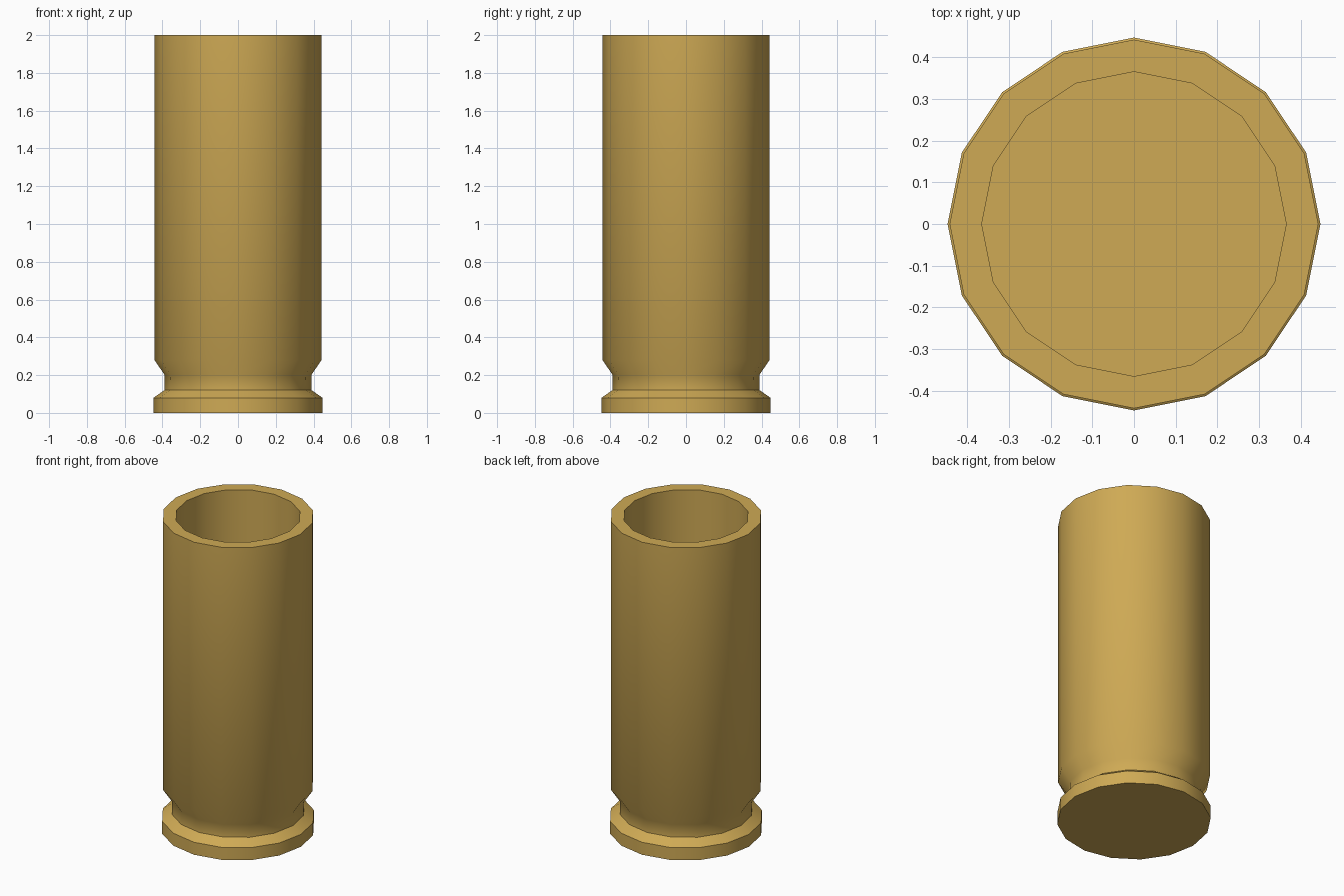
import bpy, bmesh, math

if "Cube" in bpy.data.objects:
    bpy.data.objects.remove(bpy.data.objects["Cube"])

SIDES = 16
# Profile (radius, height): base rim, groove, outer wall, mouth, inner wall
PROFILE = [(0.447, 0), (0.447, 0.08), (0.39, 0.12), (0.388, 0.2),
           (0.442, 0.28), (0.442, 2.0), (0.365, 2.0), (0.365, 0.25)]

# Lathe the profile into a 16-sided shell
bm = bmesh.new()
rings = []
for r, z in PROFILE:
    rings.append([bm.verts.new((r * math.cos(2 * math.pi * i / SIDES),
                                r * math.sin(2 * math.pi * i / SIDES), z))
                  for i in range(SIDES)])
for a, b in zip(rings, rings[1:]):
    for i in range(SIDES):
        j = (i + 1) % SIDES
        bm.faces.new((a[i], a[j], b[j], b[i]))

# Underside and inner floor
bm.faces.new(rings[0][::-1])
bm.faces.new(rings[-1])
bmesh.ops.recalc_face_normals(bm, faces=bm.faces)

mesh = bpy.data.meshes.new("casing")
bm.to_mesh(mesh)
bm.free()
casing = bpy.data.objects.new("casing", mesh)
bpy.context.collection.objects.link(casing)

# Brass colour
brass = bpy.data.materials.new("brass")
brass.diffuse_color = (0.62, 0.40, 0.09, 1)
brass.use_nodes = True
brass.node_tree.nodes["Principled BSDF"].inputs["Base Color"].default_value = brass.diffuse_color
mesh.materials.append(brass)

# Smooth sides, sharp rims
bpy.context.view_layer.objects.active = casing
casing.select_set(True)
bpy.ops.object.shade_smooth_by_angle(angle=math.radians(40))
